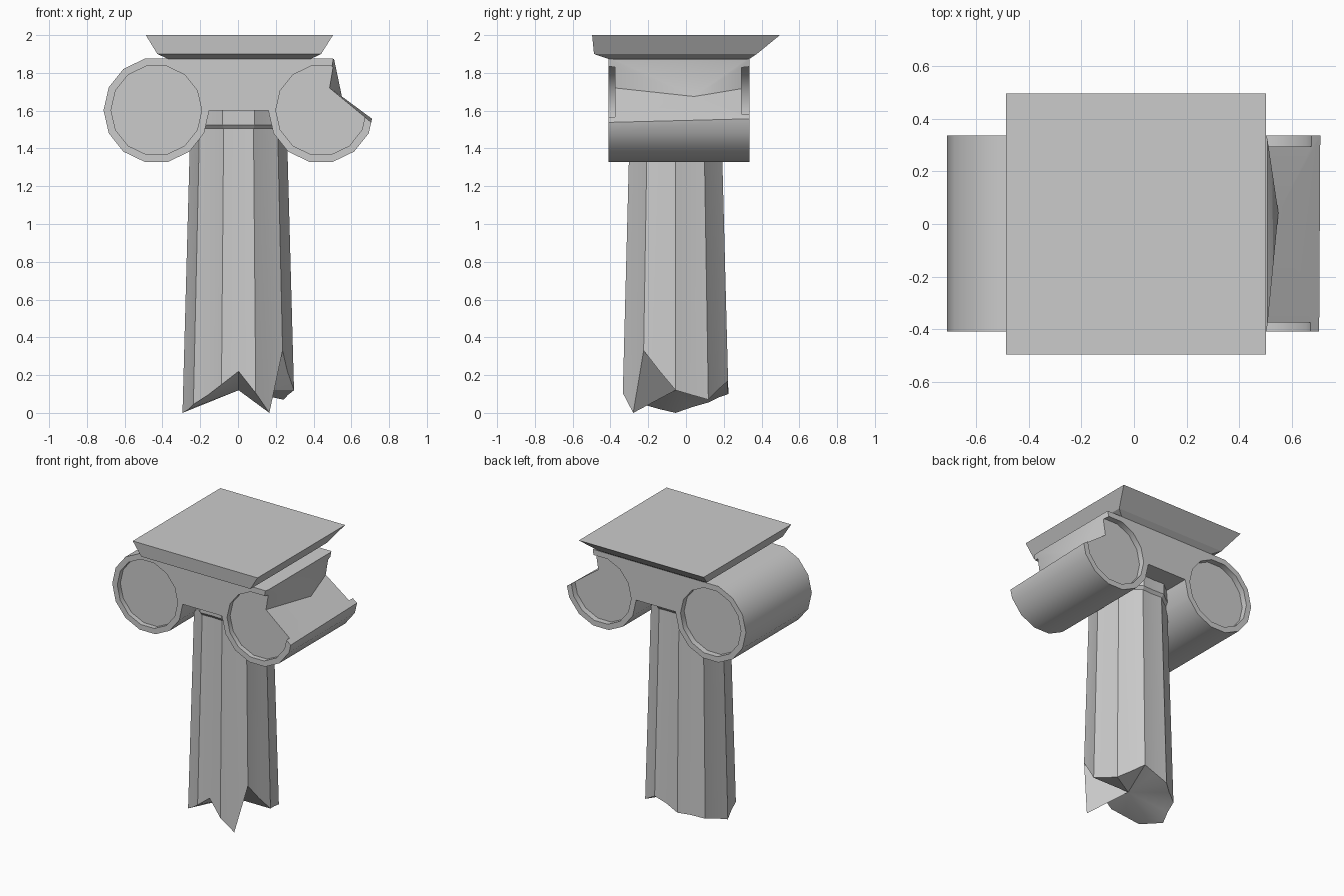
import bpy, bmesh, math
from math import sin, cos, radians, pi

if "Cube" in bpy.data.objects:
    bpy.data.objects.remove(bpy.data.objects["Cube"])


def make(name, verts, faces):
    me = bpy.data.meshes.new(name)
    me.from_pydata(verts, [], faces)
    bm = bmesh.new()
    bm.from_mesh(me)
    bmesh.ops.recalc_face_normals(bm, faces=bm.faces)
    bm.to_mesh(me)
    bm.free()
    ob = bpy.data.objects.new(name, me)
    bpy.context.collection.objects.link(ob)
    return ob


def loft(name, rings, top=True, bottom_centre=None):
    """Skin equal-length rings; cap the bottom flat or as a fan to a point."""
    n = len(rings[0])
    verts = [p for r in rings for p in r]
    faces = [(a * n + i, a * n + (i + 1) % n, (a + 1) * n + (i + 1) % n, (a + 1) * n + i)
             for a in range(len(rings) - 1) for i in range(n)]
    if top:
        faces.append(tuple(range(len(verts) - n, len(verts))))
    if bottom_centre:
        verts.append(bottom_centre)
        faces += [(len(verts) - 1, (i + 1) % n, i) for i in range(n)]
    else:
        faces.append(tuple(reversed(range(n))))
    return make(name, verts, faces)


def prism(name, outline, y0, y1):
    return loft(name, [[(x, y, z) for x, z in outline] for y in (y0, y1)])


def subtract(target, cutter):
    cutter.hide_render = True
    mod = target.modifiers.new("cut", 'BOOLEAN')
    mod.operation = 'DIFFERENCE'
    mod.solver = 'EXACT'
    mod.object = cutter
    bpy.context.view_layer.objects.active = target
    bpy.ops.object.modifier_apply(modifier=mod.name)
    bpy.data.objects.remove(cutter)


def smooth(ob, angle):
    bpy.ops.object.select_all(action='DESELECT')
    ob.select_set(True)
    bpy.context.view_layer.objects.active = ob
    bpy.ops.object.shade_smooth_by_angle(angle=radians(angle))


# Abacus slab: three stacked rectangles
def rect(x0, x1, y0, y1, z):
    return [(x0, y0, z), (x1, y0, z), (x1, y1, z), (x0, y1, z)]


loft("abacus", [rect(-.37, .385, -.41, .335, 1.874),
                rect(-.427, .44, -.487, .375, 1.9),
                rect(-.488, .503, -.497, .497, 2.0)])

# Capital: two 14-sided scrolls joined by a bridge
CZ, CXL, CXR, Y0, Y1 = 1.602, -.432, .44, -.41, .337


def scroll(cx, r, ks):
    return [(cx + r * cos(k * pi / 7), CZ + r * sin(k * pi / 7)) for k in ks]


capital = prism("scroll_capital",
                scroll(CXL, .28, range(4, 15)) + scroll(CXR, .28, range(7, 18)), Y0, Y1)

# Sunken scroll ends
for cx in (CXL, CXR):
    for a, b in ((Y0 - .1, Y0 + .035), (Y1 - .042, Y1 + .1)):
        subtract(capital, prism("recess_cutter", scroll(cx, .24, range(14)), a, b))

# Broken corner of the right scroll: faceted hollow around one deep point
ends = [[(.505, y, 1.89), (.478, y, 1.725), (.715, y, zl), (1.0, y, zl), (1.0, y, 1.89)]
        for y, zl in ((Y0 - .01, 1.53), (Y1 + .01, 1.553))]
deep = (.55, .043, 1.675)
subtract(capital, make("break_cutter", ends[0] + ends[1] + [deep], [
    (0, 1, 2), (0, 2, 3, 4), (5, 6, 7), (5, 7, 8, 9),
    (0, 4, 9, 5), (4, 3, 8, 9), (3, 2, 7, 8),
    (0, 5, 10), (5, 6, 10), (6, 7, 10), (7, 2, 10), (2, 1, 10), (1, 0, 10)]))
smooth(capital, 30)

# Shaft: ten shallow flutes, tapered, with a jagged broken foot
SX, SY = .003, -.055
foot = [.23, .115, .01, .33, .23, .13, .105, .08, .13, .18,
        .15, .11, .09, .065, .04, .01, .03, .055, .105, .16]


def fluted(i, z, grow=0.0):
    r = .297 - .0275 * z + grow
    if i % 2 == 0:
        r *= .935
    a = radians(18 * i)
    return (SX + r * sin(a), SY - r * cos(a), z)


shaft = loft("broken_shaft",
             [[fluted(i, z) for i, z in enumerate(foot)],
              [fluted(i, 1.505) for i in range(20)],
              [fluted(i, 1.525, .018) for i in range(20)],
              [fluted(i, 1.61, .02) for i in range(20)]],
             bottom_centre=(SX, SY, .13))
smooth(shaft, 20)

# Stand exactly on the ground
low = min(v.co.z for v in shaft.data.vertices)
for v in shaft.data.vertices:
    if v.co.z < .3:
        v.co.z -= low
